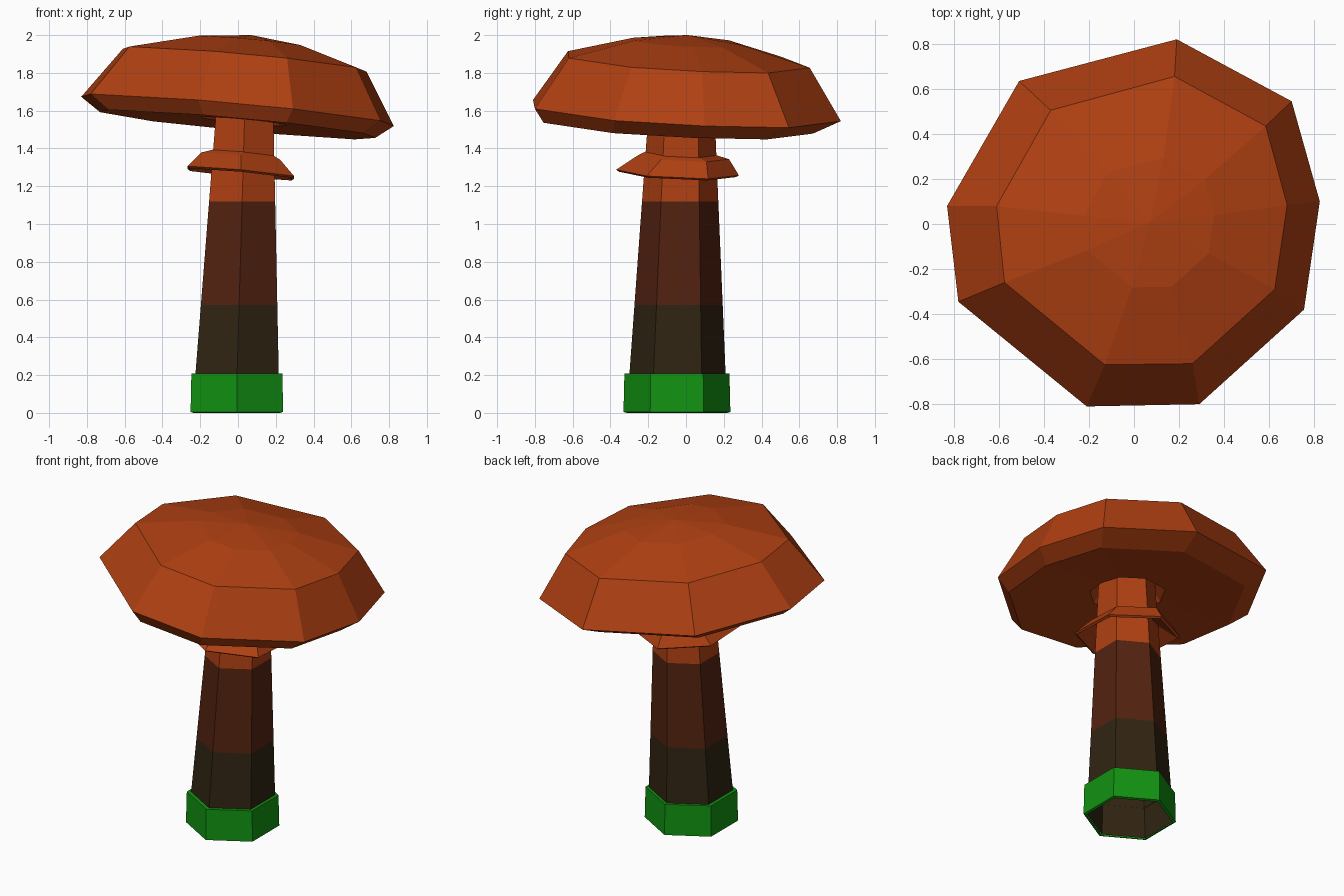
import bpy, bmesh
from math import sin, cos, pi

if "Cube" in bpy.data.objects:
    bpy.data.objects.remove(bpy.data.objects["Cube"])


def material(name, rgb):
    m = bpy.data.materials.new(name)
    m.diffuse_color = (*rgb, 1)
    m.use_nodes = True
    m.node_tree.nodes["Principled BSDF"].inputs["Base Color"].default_value = m.diffuse_color
    return m


orange = material("rust_orange", (0.43, 0.051, 0.006))
brown = material("reddish_brown", (0.085, 0.016, 0.005))
olive = material("dark_olive", (0.030, 0.018, 0.006))
green = material("moss_green", (0.006, 0.29, 0.006))


def tilt(x, y, z):
    # the cap and skirt lean down toward the back right
    return (x, y, z - 0.093 * x - 0.046 * y)


def hexagon(r, cx, cy, z, leaning=False):
    pts = [(cx + r * sin(i * pi / 3), cy - r * cos(i * pi / 3), z) for i in range(6)]
    return [tilt(*p) for p in pts] if leaning else pts


def loft(name, rings, mats, peak=None, closed=False):
    """Join successive rings with quads; mats holds one index per band."""
    bm = bmesh.new()
    loops = [[bm.verts.new(p) for p in ring] for ring in rings]
    n = len(loops[0])
    pairs = list(zip(loops, loops[1:]))
    if closed:
        pairs.append((loops[-1], loops[0]))
    for k, (a, b) in enumerate(pairs):
        for i in range(n):
            j = (i + 1) % n
            f = bm.faces.new((a[i], a[j], b[j], b[i]))
            f.material_index = k if len(mats) > 1 else 0
    if peak:
        top = bm.verts.new(peak)
        for i in range(n):
            bm.faces.new((loops[-1][i], loops[-1][(i + 1) % n], top))
    bmesh.ops.recalc_face_normals(bm, faces=bm.faces)
    me = bpy.data.meshes.new(name)
    bm.to_mesh(me)
    bm.free()
    for m in mats:
        me.materials.append(m)
    ob = bpy.data.objects.new(name, me)
    bpy.context.collection.objects.link(ob)
    return ob


# cap: irregular nine-sided outline, lofted from gills to crown
rim = [(-0.83, 0.08), (-0.78, -0.345), (-0.21, -0.81), (0.29, -0.80), (0.755, -0.38),
       (0.825, 0.10), (0.70, 0.545), (0.19, 0.82), (-0.51, 0.635)]
shoulder = [(-0.61, 0.08), (-0.575, -0.26), (-0.13, -0.625), (0.26, -0.62), (0.625, -0.29),
            (0.68, 0.085), (0.585, 0.435), (0.18, 0.655), (-0.37, 0.505)]


def outline(src, scale, dx, dy, z):
    return [tilt(x * scale + dx, y * scale + dy, z) for x, y in src]


loft("cap", [
    outline(rim, 0.20, 0.03, -0.02, 1.64),    # hidden socket round the stem
    outline(rim, 0.28, 0.03, -0.02, 1.545),   # inner edge of the gills
    outline(rim, 0.88, 0.0, -0.05, 1.525),    # underside edge
    outline(rim, 1.0, 0.0, 0.0, 1.60),        # widest rim
    outline(shoulder, 1.0, 0.0, 0.0, 1.874),  # shoulder
    outline(shoulder, 0.45, 0.05, 0.0, 1.972),
], [orange], peak=(0.07, 0.01, 2.0))


# stem: tapering hexagonal tube in three colour bands
def stem_ring(z):
    t = (z - 0.2) / 1.3
    return hexagon(0.255 - 0.075 * t, -0.005 + 0.038 * t, -0.045 + 0.02 * t, z)


loft("stem", [stem_ring(z) for z in (0.01, 0.57, 1.12, 1.64)], [olive, brown, orange])

# skirt: flared hexagonal collar under the cap
loft("skirt", [
    hexagon(0.185, 0.025, -0.03, 1.375, True),
    hexagon(0.24, 0.015, -0.012, 1.355, True),
    hexagon(0.325, 0.015, -0.045, 1.272, True),
    hexagon(0.31, 0.015, -0.045, 1.262, True),
    hexagon(0.185, 0.025, -0.03, 1.335, True),
], [orange], closed=True)

# moss band: thin sleeve round the foot
loft("moss_band", [
    hexagon(0.265, -0.006, -0.048, 0.0),
    hexagon(0.283, -0.006, -0.048, 0.005),
    hexagon(0.278, -0.006, -0.048, 0.208),
    hexagon(0.25, -0.006, -0.048, 0.208),
], [green])
